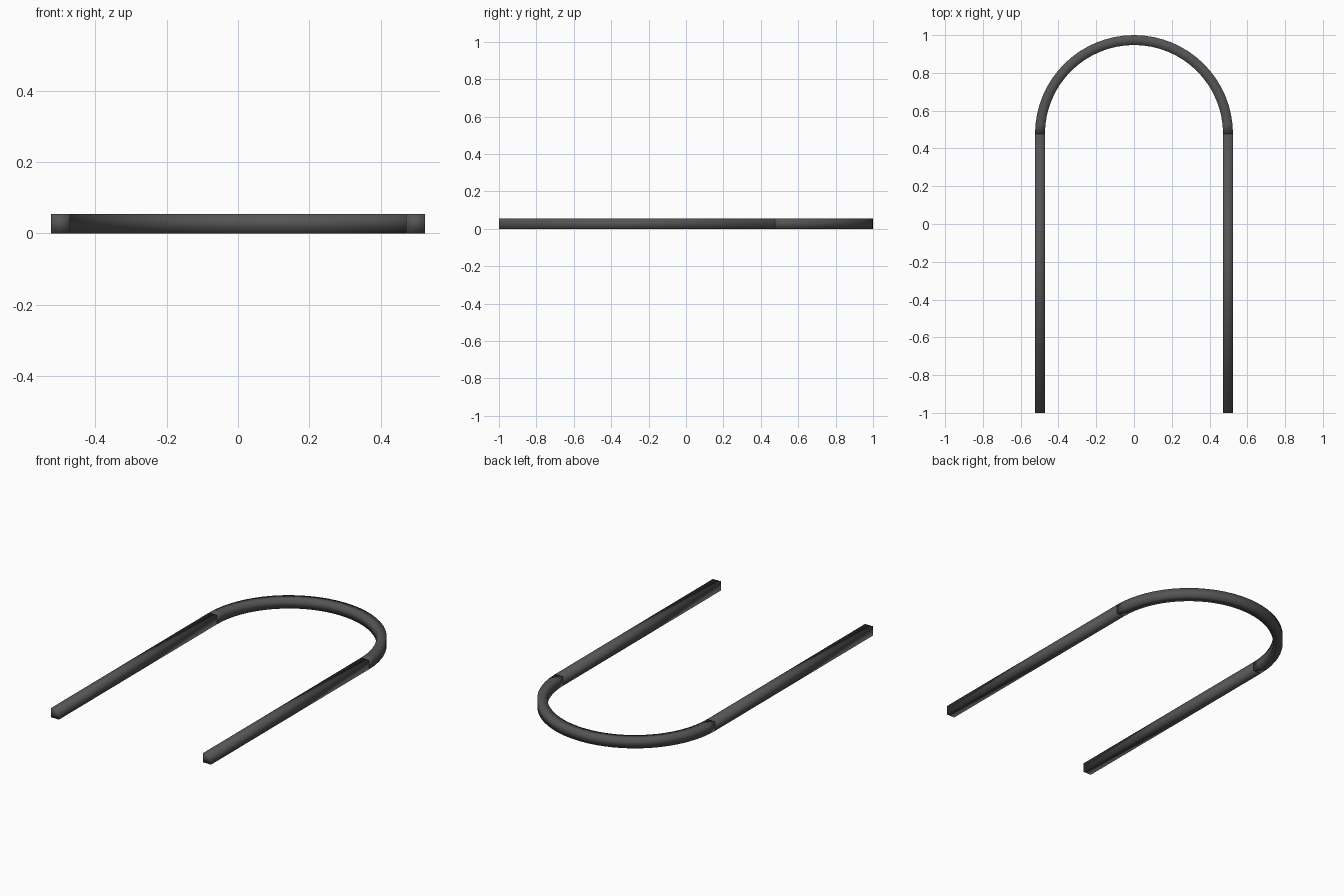
import bpy, bmesh, math

if "Cube" in bpy.data.objects:
    bpy.data.objects.remove(bpy.data.objects["Cube"])

OUT, WIDTH, HEIGHT = 0.524, 0.0524, 0.0545   # outer radius, bar width, bar height
Y_ARC = 1.0 - OUT                            # centre line of the bend
SEGMENTS = 32

mat = bpy.data.materials.new("dark_grey")
mat.diffuse_color = (0.09, 0.09, 0.09, 1)
mat.use_nodes = True
mat.node_tree.nodes["Principled BSDF"].inputs["Base Color"].default_value = mat.diffuse_color


def swept_bar(name, stations):
    """Square bar through stations of (outer xy, inner xy), capped at both ends."""
    bm = bmesh.new()
    rings = []
    for (ox, oy), (ix, iy) in stations:
        rings.append([bm.verts.new(p) for p in (
            (ox, oy, 0), (ix, iy, 0), (ix, iy, HEIGHT), (ox, oy, HEIGHT))])
    for a, b in zip(rings, rings[1:]):
        for i in range(4):
            j = (i + 1) % 4
            bm.faces.new((a[i], a[j], b[j], b[i]))
    bm.faces.new(rings[0])
    bm.faces.new(rings[-1])
    bmesh.ops.recalc_face_normals(bm, faces=bm.faces)
    for f in bm.faces:
        f.smooth = True
    mesh = bpy.data.meshes.new(name)
    bm.to_mesh(mesh)
    bm.free()
    mesh.materials.append(mat)
    obj = bpy.data.objects.new(name, mesh)
    bpy.context.collection.objects.link(obj)


# Straight legs
for name, s in (("left_leg", -1), ("right_leg", 1)):
    swept_bar(name, [((s * OUT, y), (s * (OUT - WIDTH), y)) for y in (-1.0, Y_ARC)])

# Half-round bend joining the legs
bend = []
for i in range(SEGMENTS + 1):
    a = math.pi * i / SEGMENTS
    bend.append(tuple((r * math.cos(a), Y_ARC + r * math.sin(a))
                      for r in (OUT, OUT - WIDTH)))
swept_bar("curved_bend", bend)
